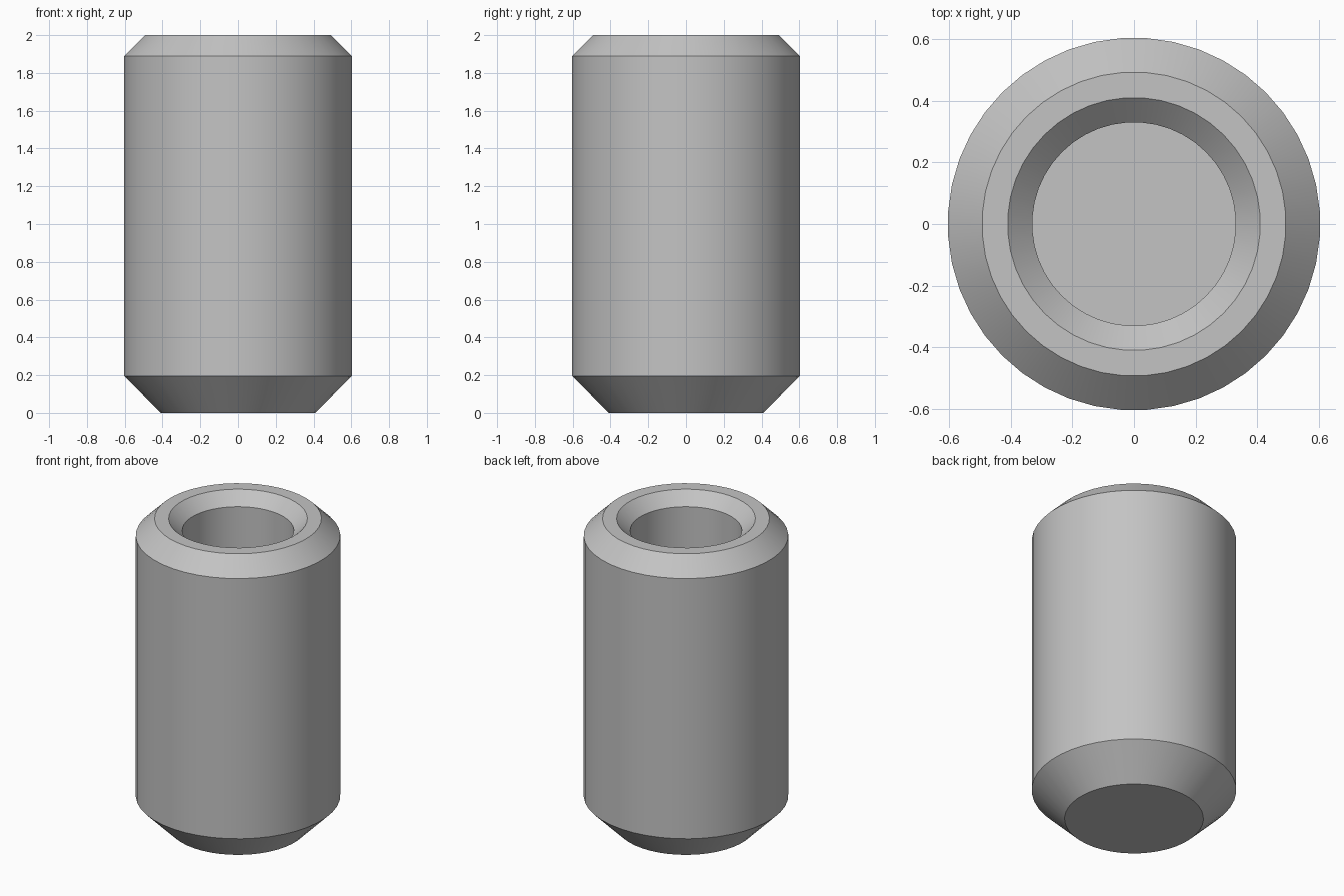
import bpy, bmesh, math

cube = bpy.data.objects.get("Cube")
if cube:
    bpy.data.objects.remove(cube, do_unlink=True)

SIDES = 44

steel = bpy.data.materials.new("steel grey")
steel.use_nodes = True
colour = (0.55, 0.55, 0.55, 1)
steel.diffuse_color = colour
steel.node_tree.nodes["Principled BSDF"].inputs["Base Color"].default_value = colour


def lathe(name, profile, material):
    """Revolve (radius, height) points about z and cap both ends."""
    bm = bmesh.new()
    rings = []
    for r, z in profile:
        angles = [(i + 0.5) * math.tau / SIDES for i in range(SIDES)]
        rings.append([bm.verts.new((r * math.cos(a), r * math.sin(a), z)) for a in angles])
    for low, high in zip(rings, rings[1:]):
        for i in range(SIDES):
            j = (i + 1) % SIDES
            bm.faces.new((low[i], low[j], high[j], high[i]))
    bm.faces.new(rings[0][::-1])
    bm.faces.new(rings[-1])
    bmesh.ops.recalc_face_normals(bm, faces=bm.faces)
    mesh = bpy.data.meshes.new(name)
    bm.to_mesh(mesh)
    bm.free()
    mesh.materials.append(material)
    obj = bpy.data.objects.new(name, mesh)
    bpy.context.collection.objects.link(obj)
    return obj


# Chamfered pin with a countersunk blind bore
pin = lathe("dowel_pin", [
    (0.41, 0), (0.604, 0.195),      # bottom chamfer
    (0.604, 1.89), (0.493, 2),      # body and top chamfer
    (0.41, 2), (0.33, 1.923),       # rim and countersink
    (0.33, 0.8),                    # bore down to its floor
], steel)

bpy.ops.object.select_all(action="DESELECT")
pin.select_set(True)
bpy.context.view_layer.objects.active = pin
bpy.ops.object.shade_smooth_by_angle(angle=math.radians(30))
